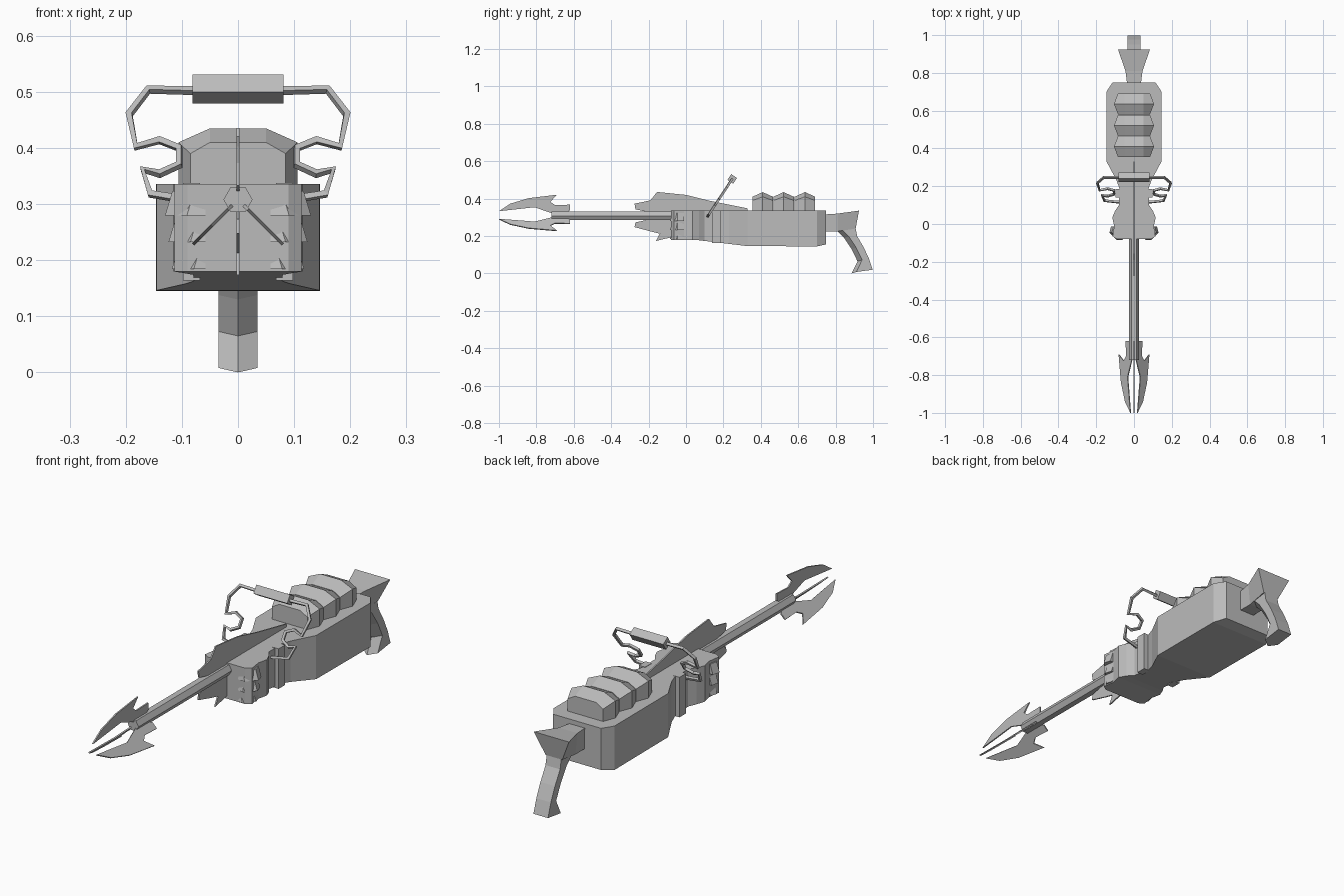
import bpy, bmesh, math
from mathutils import Vector

cube = bpy.data.objects.get("Cube")
if cube:
    bpy.data.objects.remove(cube, do_unlink=True)

metal = bpy.data.materials.new("grey_metal")
metal.use_nodes = True
GREY = (0.5, 0.5, 0.5, 1)
metal.diffuse_color = GREY
metal.node_tree.nodes["Principled BSDF"].inputs["Base Color"].default_value = GREY


def add_object(name, mesh):
    mesh.materials.clear()
    mesh.materials.append(metal)
    ob = bpy.data.objects.new(name, mesh)
    bpy.context.collection.objects.link(ob)
    return ob


def loft(name, rings):
    """Skin a list of equal-length point rings and cap both ends."""
    bm = bmesh.new()
    loops = [[bm.verts.new(p) for p in ring] for ring in rings]
    n = len(rings[0])
    for a, b in zip(loops, loops[1:]):
        for i in range(n):
            j = (i + 1) % n
            bm.faces.new((a[i], a[j], b[j], b[i]))
    bm.faces.new(loops[0])
    bm.faces.new(loops[-1])
    bmesh.ops.recalc_face_normals(bm, faces=bm.faces)
    mesh = bpy.data.meshes.new(name)
    bm.to_mesh(mesh)
    bm.free()
    return add_object(name, mesh)


def box(name, centre, size, tilt=0):
    bm = bmesh.new()
    bmesh.ops.create_cube(bm, size=1)
    for v in bm.verts:
        v.co = Vector(a * b for a, b in zip(v.co, size))
    mesh = bpy.data.meshes.new(name)
    bm.to_mesh(mesh)
    bm.free()
    ob = add_object(name, mesh)
    ob.location = centre
    ob.rotation_euler.x = tilt
    return ob


AXIS_Z = 0.308


def blade(name, outline, angle, thickness):
    """Flat blade from (y, radius) points, turned about the barrel axis."""
    out = Vector((math.sin(angle), 0, math.cos(angle)))
    side = Vector((math.cos(angle), 0, -math.sin(angle))) * thickness / 2
    pts = [out * r + Vector((0, y, AXIS_Z)) for y, r in outline]
    return loft(name, [[p - side for p in pts], [p + side for p in pts]])


# Main body: mirrored plan outline with a belly that drops toward the back
def belly(y):
    if y > 0.72:
        return 0.155
    return 0.18 - 0.035 * min(max((y - 0.05) / 0.29, 0), 1)


plan = [(0.09, -0.08), (0.113, -0.065), (0.105, -0.01), (0.115, 0.035),
        (0.1, 0.07), (0.08, 0.1), (0.078, 0.19), (0.092, 0.23),
        (0.145, 0.33), (0.146, 0.7), (0.115, 0.748)]
sections = []
for x, y in plan:
    sections.append([(-x, y, belly(y)), (x, y, belly(y)), (x, y, 0.336), (-x, y, 0.336)])
loft("body", sections)

# Three rounded drums on top of the body
for i, y0 in enumerate((0.41, 0.522, 0.636)):
    rings = []
    for dy, a, low, b, high in ((-0.055, 0.085, 0.39, 0.05, 0.41),
                                (0, 0.106, 0.41, 0.05, 0.435),
                                (0.055, 0.085, 0.39, 0.05, 0.41)):
        half = [(a, 0.33), (a, low), (b, high)]
        ring = half + [(-x, z) for x, z in reversed(half)]
        rings.append([(x, y0 + dy, z) for x, z in ring])
    loft(f"top_drum_{i + 1}", rings)

# Hexagonal barrel
rings = []
for y in (-0.72, -0.05):
    rings.append([(0.026 * math.cos(k * math.pi / 3), y,
                   AXIS_Z + 0.026 * math.sin(k * math.pi / 3)) for k in range(6)])
loft("barrel", rings)

# Three barbed prongs around the muzzle
prong = [(-1.0, 0.025), (-0.94, 0.065), (-0.84, 0.095), (-0.69, 0.113),
         (-0.725, 0.075), (-0.7, 0.057), (-0.62, 0.06), (-0.62, 0.03),
         (-0.645, 0.015), (-0.72, 0.015), (-0.81, 0.046)]
for name, angle in (("top", 0), ("left", 135), ("right", -135)):
    blade(f"prong_{name}", prong, math.radians(angle), 0.006)

# Upper and lower fins at the front of the body
blade("upper_fin", [(-0.27, 0.035), (-0.275, 0.065), (-0.19, 0.083), (-0.155, 0.128),
                    (0, 0.112), (0.13, 0.08), (0.33, 0.04), (0.33, 0.02),
                    (-0.08, 0.015), (-0.2, 0.02)], 0, 0.006)
blade("lower_fin", [(-0.27, 0.035), (-0.275, 0.06), (-0.19, 0.083), (-0.14, 0.095),
                    (-0.16, 0.134), (-0.08, 0.115), (0, 0.115), (0, 0.015),
                    (-0.2, 0.02)], math.pi, 0.006)

# Flared armour plates, three tiers on each front corner
for side, label in ((1, "left"), (-1, "right")):
    for i in range(3):
        top = 0.323 - 0.048 * i
        shrink = 0.006 * i
        rings = []
        for z, flare in ((top, -0.01), (top - 0.043, 0.003)):
            o = flare - shrink
            foot = [(0.058, -0.08 - flare), (0.088 + o, -0.083 - flare),
                    (0.127 + o, -0.045), (0.118 + o, -0.012), (0.06, -0.012)]
            rings.append([(side * x, y, z) for x, y in foot])
        loft(f"armour_plate_{label}_{i + 1}", rings)
    # Upright bracket on the waist
    box(f"bracket_{label}", (side * 0.083, 0.162, 0.251), (0.03, 0.045, 0.174))

# Tilted carrying handle: bent square rods with a boxed grip
LEAN = 0.66


def on_handle(x, z):
    return (x, 0.115 + (z - 0.305) * LEAN, z)


rod = [(0.07, 0.502), (0.16, 0.504), (0.194, 0.46), (0.182, 0.402), (0.14, 0.414),
       (0.105, 0.4), (0.105, 0.37), (0.14, 0.354), (0.17, 0.361), (0.156, 0.318),
       (0.08, 0.306)]
for side, label in ((1, "left"), (-1, "right")):
    curve = bpy.data.curves.new("rod_path", "CURVE")
    curve.dimensions = "3D"
    spline = curve.splines.new("POLY")
    spline.points.add(len(rod) - 1)
    for point, (x, z) in zip(spline.points, rod):
        point.co = (*on_handle(side * x, z), 1)
    curve.bevel_depth = 0.008
    curve.bevel_resolution = 0
    curve.use_fill_caps = True
    path = bpy.data.objects.new("rod_path", curve)
    bpy.context.collection.objects.link(path)
    graph = bpy.context.evaluated_depsgraph_get()
    mesh = bpy.data.meshes.new_from_object(path.evaluated_get(graph))
    bpy.data.objects.remove(path, do_unlink=True)
    mesh.polygons.foreach_set("use_smooth", [False] * len(mesh.polygons))
    add_object(f"handle_rod_{label}", mesh)
box("handle_grip", on_handle(0, 0.505), (0.162, 0.037, 0.037), -math.atan(LEAN))

# Flared stock behind the body
rings = []
for y, bottom, top, w_low, w_high in ((0.73, 0.225, 0.315, 0.035, 0.035),
                                      (0.81, 0.225, 0.32, 0.035, 0.045),
                                      (0.925, 0.24, 0.336, 0.04, 0.085)):
    back = 0.018 if y > 0.9 else 0
    rings.append([(-w_low, y - back, bottom), (w_low, y - back, bottom),
                  (w_high, y, top), (-w_high, y, top)])
loft("stock", rings)

# Curved rear grip with a ridge down its front
rings = []
for front, z_front, back, z_back in ((0.8, 0.235, 0.905, 0.25), (0.845, 0.19, 0.915, 0.2),
                                     (0.885, 0.13, 0.95, 0.14), (0.917, 0.065, 0.978, 0.08),
                                     (0.885, 0.0, 0.998, 0.02)):
    mid = front + 0.025
    z_mid = z_front + 0.008
    rings.append([(0, front, z_front), (0.035, mid, z_mid), (0.035, back, z_back),
                  (-0.035, back, z_back), (-0.035, mid, z_mid)])
loft("rear_grip", rings)
